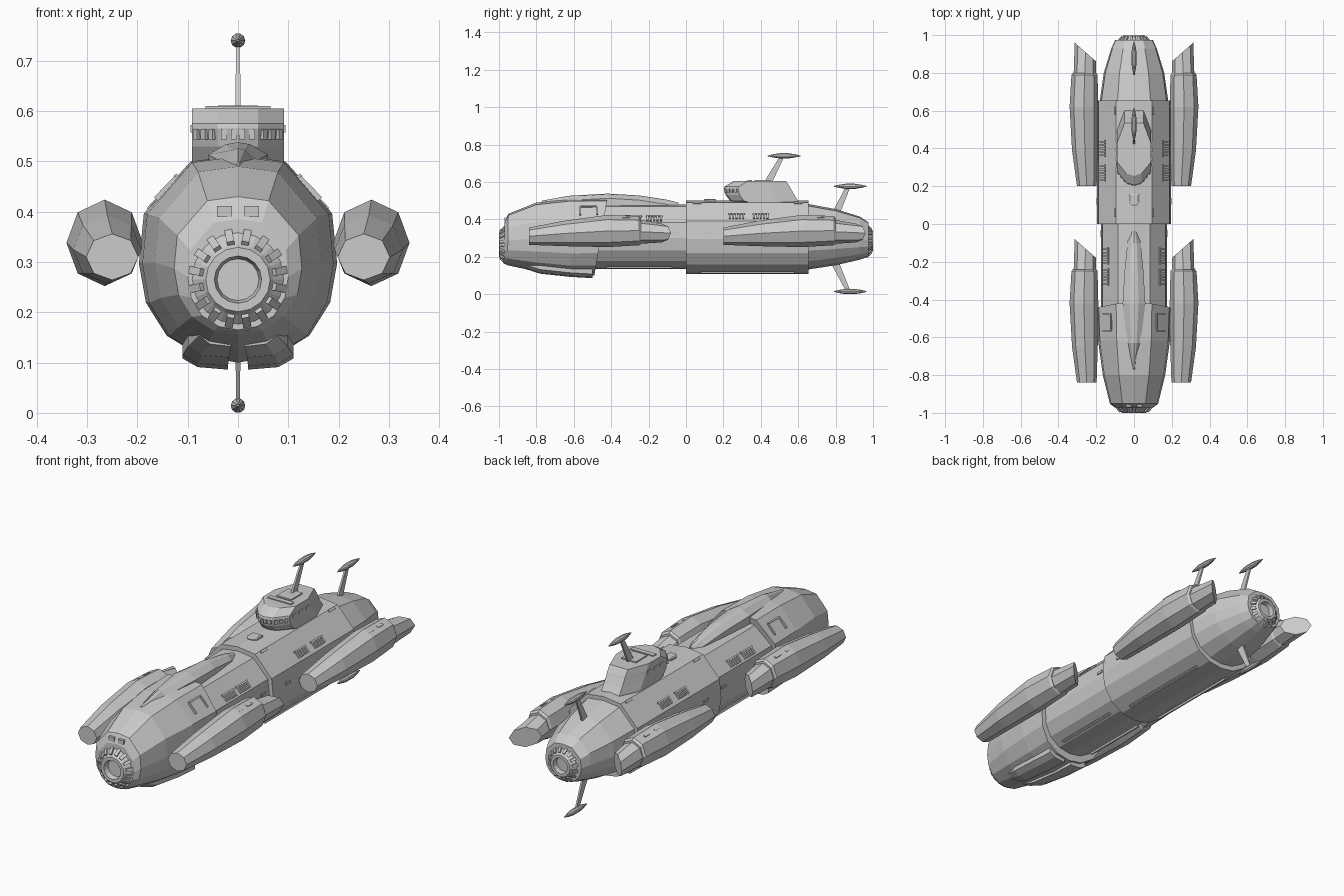
import bpy, math
from mathutils import Vector, Matrix

if "Cube" in bpy.data.objects:
    bpy.data.objects.remove(bpy.data.objects["Cube"])

def make(name, verts, faces):
    me = bpy.data.meshes.new(name)
    me.from_pydata(verts, [], faces)
    ob = bpy.data.objects.new(name, me)
    bpy.context.collection.objects.link(ob)
    import bmesh
    bm = bmesh.new()
    bm.from_mesh(me)
    bmesh.ops.recalc_face_normals(bm, faces=bm.faces)
    bm.to_mesh(me)
    bm.free()
    return ob

def loft(name, rings):
    n = len(rings[0])
    faces = [(k*n+i, k*n+(i+1) % n, (k+1)*n+(i+1) % n, (k+1)*n+i)
             for k in range(len(rings)-1) for i in range(n)]
    faces += [tuple(range(n)), tuple(range((len(rings)-1)*n, len(rings)*n))]
    return make(name, [p for r in rings for p in r], faces)

def mirror_ring(half):
    # first and last points lie on the centre plane
    return half + [(-x, y, z) for x, y, z in half[-2:0:-1]]

def box(name, loc, size, rot=None):
    m = Matrix.Translation(loc) @ (rot or Matrix())
    v = [m @ Vector((a*size[0]/2, b*size[1]/2, c*size[2]/2))
         for a in (-1, 1) for b in (-1, 1) for c in (-1, 1)]
    return make(name, v, [(0, 1, 3, 2), (4, 6, 7, 5), (0, 4, 5, 1),
                          (2, 3, 7, 6), (0, 2, 6, 4), (1, 5, 7, 3)])

def ry(deg):
    return Matrix.Rotation(math.radians(deg), 4, 'Y')

# Hull shells share one normalised cross-section
SEC = [(0, 0), (.38, .03), (.72, .13), (.93, .29), (1, .48), (.95, .72), (.48, .97), (0, 1)]

def hull(name, rows):
    # row: y at bottom, y at top, half width, bottom z, top z
    loft(name, [mirror_ring([(u*w, yb+(yt-yb)*v, zb+(zt-zb)*v) for u, v in SEC])
                for yb, yt, w, zb, zt in rows])

hull("bow_shell", [(-.975, -.97, .1, .165, .385), (-.955, -.95, .127, .155, .43),
                   (-.8, -.8, .165, .122, .49), (-.62, -.62, .19, .1, .51),
                   (-.49, -.42, .197, .1, .512)])
hull("forward_hull", [(-.6, -.6, .175, .134, .48), (.02, .02, .175, .134, .48)])
hull("mid_hull", [(0, 0, .197, .107, .502), (.655, .655, .197, .107, .502)])
hull("stern_shell", [(.64, .64, .183, .13, .485), (.8, .8, .16, .155, .455),
                     (.93, .93, .12, .185, .415), (.975, .975, .1, .2, .385)])

# Bow and stern ports: lathed ring, recess and radial teeth
def port(name, d, zc, s):
    prof = [(.112, .94), (.105, .96), (.07, .992), (.064, 1), (.047, 1), (.04, .965), (.001, .965)]
    n = 16
    loft(name, [[(r*s*math.sin(2*math.pi*i/n), d*y, zc+r*s*math.cos(2*math.pi*i/n))
                 for i in range(n)] for r, y in prof])
    for i in range(16):
        a = 2*math.pi*(i+.5)/16
        p = Vector((math.sin(a)*.086*s, d*.978, zc+math.cos(a)*.086*s))
        rot = ry(math.degrees(a)) @ Matrix.Rotation(d*math.radians(-42), 4, 'X')
        box(name+"_tooth", p, (.015*s, .04*s, .012), rot)

port("bow_port", -1, .265, 1)
port("stern_port", 1, .285, .85)

# Dorsal spine ridge
loft("dorsal_spine", [mirror_ring([(0, y, .44), (w, y, .45), (w, y, z-.025), (w*.4, y, z-.004), (0, y, z)])
     for y, w, z in [(-.77, .008, .5), (-.63, .035, .526), (-.42, .06, .538),
                     (-.25, .05, .528), (-.1, .035, .505), (-.04, .018, .49)]])

# Chin armour plates, split by a centre gap
for s in (-1, 1):
    loft("chin_plate", [[(s*.02*k, y, z+.03), (s*.02*k, y, z), (s*.08*k, y, z+.005),
                         (s*.11*k, y, z+.022), (s*.11*k, y, z+.05)]
         for y, z, k in [(-.85, .132, .7), (-.78, .11, .9), (-.62, .093, 1), (-.5, .086, 1)]])

# Engine pods: eight-sided body plus slanted exhaust
def oct_ring(s, y, cx, rx, rz, cz, slant=0):
    return [(s*(cx+rx*math.cos(i*math.pi/4)), y+slant*math.cos(i*math.pi/4),
             cz+rz*math.sin(i*math.pi/4)) for i in range(8)]

for oy in (0, 1.04):
    for s in (-1, 1):
        loft("pod_body", [oct_ring(s, y+oy, *r) for y, *r in
             [(-.84, .25, .052, .046, .31), (-.65, .26, .068, .068, .325),
              (-.42, .265, .076, .086, .338), (-.25, .262, .069, .078, .34),
              (-.24, .261, .062, .07, .338)]])
        loft("pod_exhaust", [oct_ring(s, -.26+oy, .26, .06, .066, .335),
                             oct_ring(s, -.13+oy, .257, .057, .05, .327, .05)])
        for dy in (-.4, -.32):
            box("pod_vent", (s*.285, dy+oy, .408), (.012, .04, .012), ry(s*22))

# Bridge tower, with an undercut bow and raked stern
loft("bridge_tower", [mirror_ring([(0, yf, z), (.04, yf+.012, z), (.091, yf+.075, z),
                                   (.091, yr-.11, z), (.05, yr, z), (0, yr, z)])
     for z, yf, yr in [(.48, .29, .605), (.5, .235, .6), (.53, .212, .58),
                       (.565, .203, .56), (.575, .206, .555), (.605, .255, .535)]])
box("bridge_roof_bar", (0, .34, .606), (.13, .025, .008))
box("bridge_roof_pad", (0, .41, .606), (.08, .09, .01))
for s in (-1, 1):
    for x in (.008, .028):
        box("bridge_window", (s*x, .207+x*.3, .553), (.012, .012, .02))
    for k in range(3):
        t = .2+.3*k
        box("bridge_window", (s*(.04+.051*t), .217+.063*t, .553), (.013, .012, .02),
            Matrix.Rotation(s*math.radians(51), 4, 'Z'))
    for y in (.32, .37, .42):
        box("bridge_side_window", (s*.091, y, .565), (.006, .03, .015))

# Antennas: raked blade with slim pointed head
def antenna(name, y0, z0, y1, z1):
    loft(name+"_mast", [[(-.005, y0-.022, z0), (.005, y0-.022, z0), (.005, y0+.022, z0), (-.005, y0+.022, z0)],
                        [(-.004, y1-.012, z1), (.004, y1-.012, z1), (.004, y1+.012, z1), (-.004, y1+.012, z1)]])
    loft(name+"_head", [[(r*math.cos(i*math.pi/5), y1+.01+dy, z1+r*math.sin(i*math.pi/5)) for i in range(10)]
         for dy, r in [(-.088, .002), (-.06, .009), (-.025, .0145), (.025, .0145), (.06, .009), (.088, .002)]])

antenna("tower_antenna", .44, .6, .515, .74)
antenna("upper_tail_antenna", .8, .43, .868, .577)
antenna("lower_tail_antenna", .8, .16, .868, .0145)

# Small surface fittings
for s in (-1, 1):
    # louvres on the sloped shoulders
    for x, z, ys in [(.137, .416, (-.28, -.17)), (.153, .428, (.27, .4))]:
        for y in ys:
            box("louvre_rail", (s*x, y, z), (.008, .09, .012), ry(s*46))
            for k in range(5):
                box("louvre_slat", (s*(x+.012), y-.036+.018*k, z-.012), (.035, .009, .012), ry(s*46))
    # hatch frames on the bow shoulders
    for dy in (-.045, .045):
        box("hatch_frame", (s*.142, -.52+dy, .446), (.06, .008, .012), ry(s*46))
    box("hatch_frame", (s*.121, -.52, .469), (.008, .09, .012), ry(s*46))
    box("bow_window", (s*.027, -.955, .4), (.03, .03, .022))
    # bow and mid deck markers
    for y in (.06, .6):
        box("deck_marker", (s*.1, y, .487), (.012, .045, .008), ry(s*46))
    for y in (-.05, .12, .52):
        box("side_port", (s*(.17 if y < 0 else .192), y, .33), (.014, .035, .012))
    # belly strips
    box("belly_strip", (s*.09, .33, .115), (.012, .5, .01), ry(-s*20))
    box("belly_strip", (s*.09, -.25, .142), (.012, .35, .01), ry(-s*20))

# Foredeck hatch
loft("deck_hatch", [[(x*k, .13+y*k, z) for x, y in
     [(-.028, .03), (.028, .03), (.028, -.015), (.012, -.035), (-.012, -.035), (-.028, -.015)]]
     for z, k in [(.49, 1), (.506, 1), (.51, .8)]])
